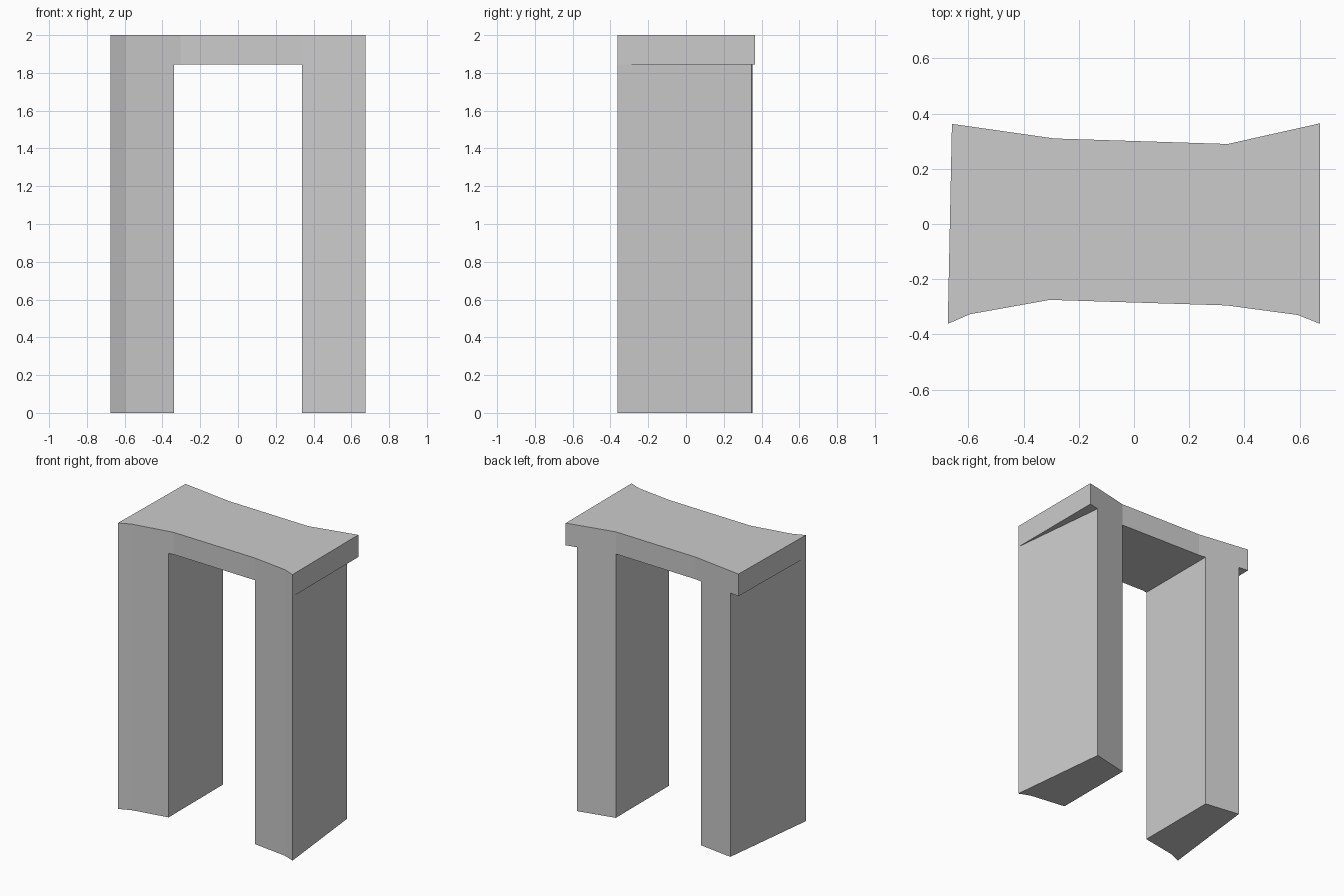
import bpy
import bmesh

if "Cube" in bpy.data.objects:
    bpy.data.objects.remove(bpy.data.objects["Cube"])

HEIGHT = 2.0
SOFFIT = 1.845


def prism(name, outline, z0, z1):
    """Extrude a top-view outline from z0 to z1."""
    bm = bmesh.new()
    base = bm.faces.new([bm.verts.new((x, y, z0)) for x, y in outline])
    top = bmesh.ops.extrude_face_region(bm, geom=[base], use_keep_orig=True)
    verts = [v for v in top["geom"] if isinstance(v, bmesh.types.BMVert)]
    bmesh.ops.translate(bm, verts=verts, vec=(0, 0, z1 - z0))
    bmesh.ops.recalc_face_normals(bm, faces=bm.faces)
    mesh = bpy.data.meshes.new(name)
    bm.to_mesh(mesh)
    bm.free()
    obj = bpy.data.objects.new(name, mesh)
    bpy.context.collection.objects.link(obj)
    return obj


# Gateway block, with the full waisted outline seen from above
gateway = prism("stone_gateway", [
    (-0.675, -0.362), (-0.595, -0.327), (-0.305, -0.275), (0.335, -0.295),
    (0.595, -0.33), (0.675, -0.362), (0.675, 0.365), (0.34, 0.29),
    (-0.29, 0.31), (-0.66, 0.363)], 0, HEIGHT)

# Doorway opening, and wedges that taper the legs inward under the lintel
cutters = {
    "doorway_cutter": [(-0.34, -1), (0.34, -1), (0.34, 1), (-0.34, 1)],
    "right_wedge_cutter": [(0.675, -0.362), (1, -0.362), (1, 0.5),
                           (0.583, 0.5), (0.599, 0.347)],
    "left_wedge_cutter": [(-0.675, -0.362), (-0.59, 0.352), (-0.572, 0.5),
                          (-1, 0.5), (-1, -0.362)],
}
bpy.context.view_layer.objects.active = gateway
for name, outline in cutters.items():
    cutter = prism(name, outline, -0.5, SOFFIT)
    cutter.hide_render = True
    mod = gateway.modifiers.new(name, "BOOLEAN")
    mod.operation = "DIFFERENCE"
    mod.solver = "EXACT"
    mod.object = cutter
    bpy.ops.object.modifier_apply(modifier=mod.name)
    bpy.data.objects.remove(cutter)
